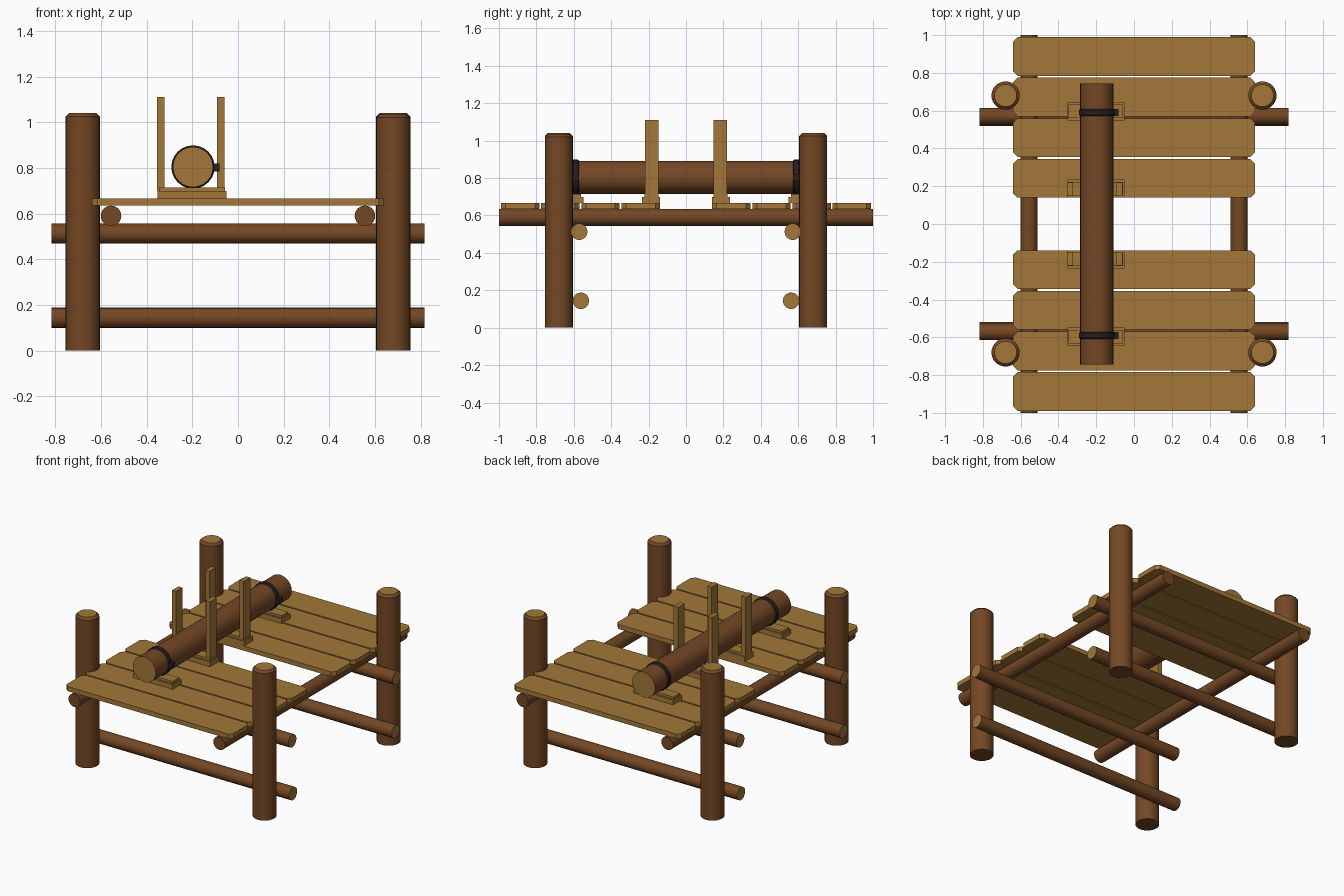
import bpy, bmesh, math
from mathutils import Matrix, Vector

if "Cube" in bpy.data.objects:
    bpy.data.objects.remove(bpy.data.objects["Cube"])


def material(name, rgb):
    m = bpy.data.materials.new(name)
    m.diffuse_color = (*rgb, 1)
    m.use_nodes = True
    m.node_tree.nodes["Principled BSDF"].inputs["Base Color"].default_value = m.diffuse_color
    return m


BARK = material("bark brown", (0.175, 0.064, 0.018))
WOOD = material("cut wood tan", (0.36, 0.185, 0.04))
STRAP = material("dark strap", (0.024, 0.013, 0.014))


def finish(bm, name, mats, smooth=False):
    bmesh.ops.recalc_face_normals(bm, faces=bm.faces)
    me = bpy.data.meshes.new(name)
    bm.to_mesh(me)
    bm.free()
    for m in mats:
        me.materials.append(m)
    ob = bpy.data.objects.new(name, me)
    bpy.context.collection.objects.link(ob)
    if smooth:
        bpy.ops.object.select_all(action='DESELECT')
        ob.select_set(True)
        bpy.context.view_layer.objects.active = ob
        bpy.ops.object.shade_smooth_by_angle(angle=math.radians(30))
    return ob


ROT = {'X': Matrix.Rotation(math.pi / 2, 4, 'Y'),
       'Y': Matrix.Rotation(-math.pi / 2, 4, 'X'),
       'Z': Matrix.Identity(4)}


def log(name, profile, loc, axis, cut_ends=(), mats=(BARK, WOOD), sides=24):
    """Round timber: (radius, distance) rings along an axis, closed by end caps."""
    bm = bmesh.new()
    rings = []
    for r, t in profile:
        rings.append([bm.verts.new((r * math.cos(a), r * math.sin(a), t))
                      for a in (2 * math.pi * i / sides for i in range(sides))])
    for lo, hi in zip(rings, rings[1:]):
        for i in range(sides):
            j = (i + 1) % sides
            bm.faces.new((lo[i], lo[j], hi[j], hi[i]))
    for end in (0, -1):
        f = bm.faces.new(rings[end])
        f.material_index = 1 if end in cut_ends else 0
    bm.transform(Matrix.Translation(loc) @ ROT[axis])
    return finish(bm, name, mats, True)


def box(name, x, y, z, mat):
    bm = bmesh.new()
    bmesh.ops.create_cube(bm, size=1)
    for v in bm.verts:
        v.co = Vector([s[0] if c < 0 else s[1] for c, s in zip(v.co, (x, y, z))])
    return finish(bm, name, [mat])


for sx in (-1, 1):
    # corner posts with chamfered, pale tops
    for sy in (-1, 1):
        h = 1.04 if sx * sy > 0 else 1.035
        log("corner_post", [(0.075, 0), (0.075, h - 0.015), (0.059, h)],
            (0.68 * sx, 0.68 * sy, 0), 'Z', (-1,))
    # long rails carrying the planks
    log("long_rail", [(0.045, -1), (0.045, 1)], (0.556 * sx, 0, 0.59), 'Y')

for sy in (-1, 1):
    # cross rails tying the posts
    for part, y, z in (("upper_cross_rail", 0.571, 0.513), ("lower_cross_rail", 0.562, 0.144)):
        log(part, [(0.044, -0.817), (0.044, 0.817)], (0, y * sy, z), 'X', (0, -1))

    # deck planks with clipped corners
    for yc in (0.242, 0.457, 0.672, 0.887):
        bm = bmesh.new()
        w, d, c = 0.64, 0.1025, 0.024
        outline = []
        for qx, qy in ((1, 1), (-1, 1), (-1, -1), (1, -1)):
            pts = [(qx * w, qy * (d - c)), (qx * (w - c), qy * d)]
            outline += pts if qx * qy > 0 else pts[::-1]
        f = bm.faces.new([bm.verts.new((x, y + yc * sy, 0.635)) for x, y in outline])
        top = bmesh.ops.extrude_face_region(bm, geom=[f])["geom"]
        for v in top:
            if isinstance(v, bmesh.types.BMVert):
                v.co.z = 0.667
        finish(bm, "deck_plank", [WOOD])

    # cradle blocks under the lying log
    for yc in (0.187, 0.597):
        y = yc * sy
        box("cradle_base", (-0.353, -0.05), (y - 0.048, y + 0.048), (0.666, 0.7), WOOD)
        box("cradle_top", (-0.346, -0.058), (y - 0.036, y + 0.036), (0.699, 0.715), WOOD)
    # upright stakes either side of the log
    y = 0.184 * sy
    for x in (-0.338, -0.076):
        box("upright_stake", (x - 0.016, x + 0.016), (y - 0.036, y + 0.036), (0.7, 1.11), WOOD)

    # strap round the log, with its buckle
    y = 0.59 * sy
    log("log_strap", [(0.088, -0.019), (0.095, -0.012), (0.095, 0.012), (0.088, 0.019)],
        (-0.197, y, 0.804), 'Y', mats=(STRAP,))
    box("strap_buckle", (-0.108, -0.082), (y - 0.018, y + 0.018), (0.785, 0.82), STRAP)

# lying log
log("lying_log", [(0.088, -0.745), (0.088, 0.745)], (-0.197, 0, 0.804), 'Y', (0, -1))
